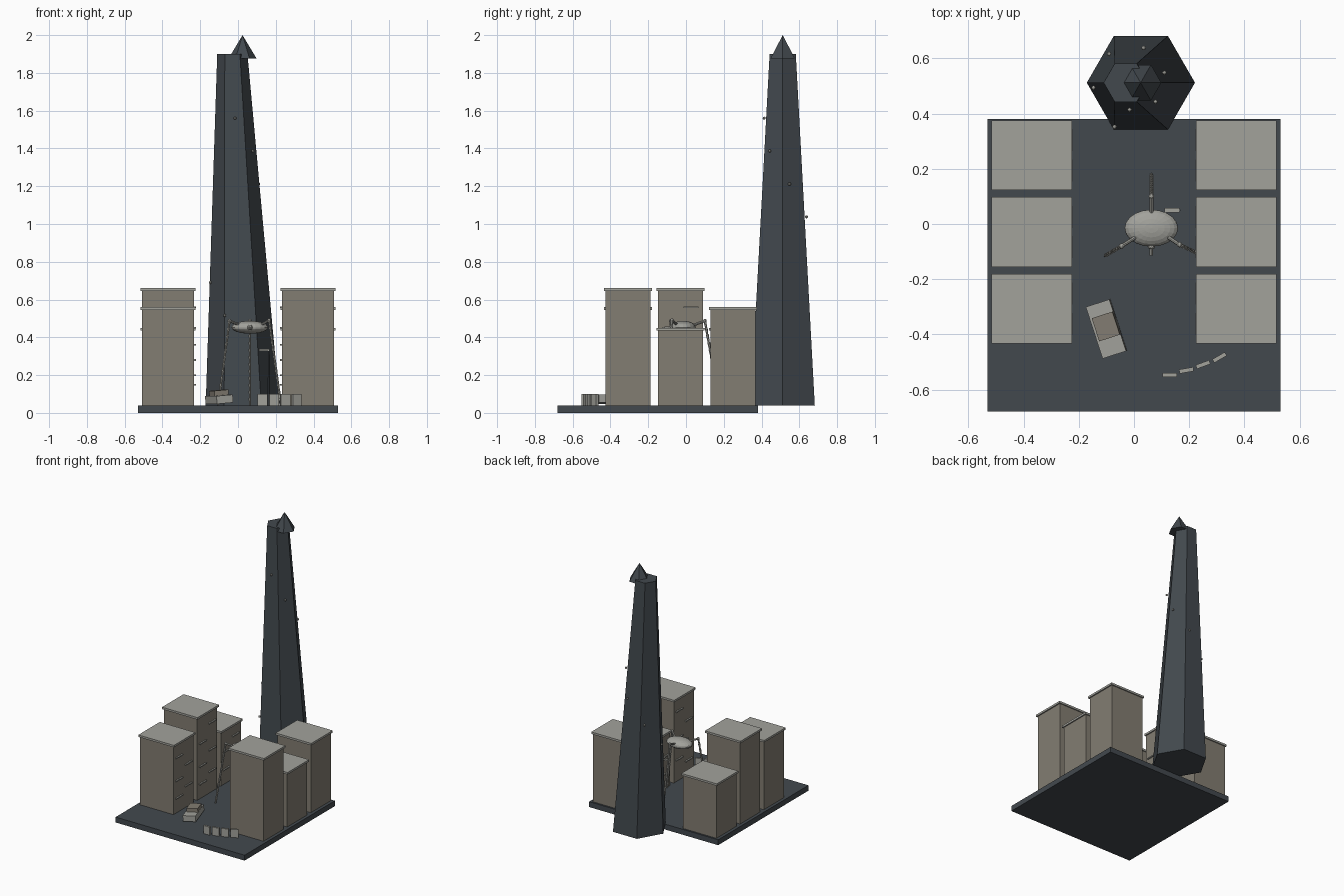
import bpy, bmesh, math
from mathutils import Vector, Matrix

if "Cube" in bpy.data.objects:
    bpy.data.objects.remove(bpy.data.objects["Cube"])


def material(name, rgb):
    m = bpy.data.materials.new(name)
    m.diffuse_color = (*rgb, 1)
    m.use_nodes = True
    m.node_tree.nodes["Principled BSDF"].inputs["Base Color"].default_value = m.diffuse_color
    return m


DARK = material("dark slate", (0.055, 0.066, 0.076))
WALL = material("warm grey stone", (0.225, 0.205, 0.168))
PALE = material("pale grey", (0.36, 0.36, 0.33))


def finish(name, bm, mat, smooth=False):
    bmesh.ops.recalc_face_normals(bm, faces=bm.faces)
    me = bpy.data.meshes.new(name)
    bm.to_mesh(me)
    bm.free()
    me.materials.append(mat)
    ob = bpy.data.objects.new(name, me)
    bpy.context.collection.objects.link(ob)
    for p in me.polygons:
        p.use_smooth = smooth
    return ob


def box(name, centre, size, mat, rot=Matrix()):
    bm = bmesh.new()
    m = Matrix.Translation(centre) @ rot @ Matrix.Diagonal((*size, 1))
    bmesh.ops.create_cube(bm, size=1, matrix=m)
    return finish(name, bm, mat)


def ball(name, centre, radii, mat, u=8, v=6, smooth=False):
    bm = bmesh.new()
    m = Matrix.Translation(centre) @ Matrix.Diagonal((*radii, 1))
    bmesh.ops.create_uvsphere(bm, u_segments=u, v_segments=v, radius=1, matrix=m)
    return finish(name, bm, mat, smooth)


def rod(name, a, b, r1, r2, mat, sides=8):
    a, b = Vector(a), Vector(b)
    d = b - a
    bm = bmesh.new()
    m = Matrix.Translation((a + b) / 2) @ d.to_track_quat('Z', 'Y').to_matrix().to_4x4()
    bmesh.ops.create_cone(bm, cap_ends=True, segments=sides, radius1=r1,
                          radius2=r2, depth=d.length, matrix=m)
    return finish(name, bm, mat)


def hexagon_tower(name, low, r_low, high, r_high, mat):
    bm = bmesh.new()
    rings = []
    for c, r in ((low, r_low), (high, r_high)):
        rings.append([bm.verts.new((c[0] + r * math.cos(i * math.pi / 3),
                                    c[1] + r * math.sin(i * math.pi / 3), c[2]))
                      for i in range(6)])
    lo, hi = rings
    bm.faces.new(lo)
    bm.faces.new(hi)
    for i in range(6):
        j = (i + 1) % 6
        bm.faces.new((lo[i], lo[j], hi[j], hi[i]))
    bmesh.ops.remove_doubles(bm, verts=bm.verts, dist=1e-5)
    return finish(name, bm, mat)


# Ground slab
box("street_slab", (0, -0.15, 0.02), (1.06, 1.06, 0.04), DARK)

# Two rows of buildings, front to back, with roof slabs and street-side sills
rows = {-1: (0.56, 0.66, 0.45), 1: (0.66, 0.45, 0.56)}
for side, heights in rows.items():
    for k, h in enumerate(heights):
        y = -0.307 + 0.278 * k
        x = side * 0.37
        box("building", (x, y, (0.04 + h - 0.015) / 2), (0.274, 0.236, h - 0.055), WALL)
        box("roof", (x, y, h - 0.0075), (0.292, 0.252, 0.015), PALE)
        for n, z in enumerate((0.15, 0.2, 0.28, 0.36, 0.45, 0.56)):
            if z < h - 0.06:
                dy = 0.055 if n % 2 else -0.055
                box("sill", (side * 0.2285, y + dy, z), (0.011, 0.08, 0.008), PALE)

# Leaning hexagonal tower with an off-centre spire
hexagon_tower("tower", (0.025, 0.512, 0.04), 0.196, (-0.03, 0.512, 1.9), 0.08, DARK)
hexagon_tower("spire", (0.024, 0.512, 1.875), 0.075, (0.024, 0.512, 2.0), 0, DARK)

# Small lamps winding up the tower
lamps = [(-0.016, 0.414), (0.078, 0.443), (0.11, 0.548), (0.035, 0.638),
         (-0.09, 0.616), (-0.147, 0.494), (-0.07, 0.352)]
for i, (x, y) in enumerate(lamps):
    ball("tower_lamp", (x, y, 1.56 - 0.174 * i), (0.008,) * 3, PALE)

# Walking machine: flattened hull, eye, three jointed legs
ball("hull", (0.063, -0.015, 0.453), (0.097, 0.067, 0.034), PALE, 20, 12)
rod("eye_barrel", (0.063, -0.07, 0.45), (0.063, -0.115, 0.45), 0.007, 0.006, PALE)
ball("eye", (0.063, -0.082, 0.452), (0.014, 0.01, 0.014), PALE)
legs = [((0.01, -0.045, 0.465), (-0.045, -0.08, 0.487), (-0.105, -0.115, 0.04)),
        ((0.12, -0.045, 0.465), (0.165, -0.075, 0.49), (0.228, -0.105, 0.04)),
        ((0.063, 0.04, 0.465), (0.063, 0.1, 0.487), (0.063, 0.18, 0.04))]
for hip, knee, foot in legs:
    rod("upper_leg", hip, knee, 0.007, 0.007, PALE)
    ball("knee", knee, (0.01,) * 3, PALE)
    k, f = Vector(knee), Vector(foot)
    # tapering links make the segmented shin
    for i in range(12):
        rod("shin_link", k.lerp(f, i / 12), k.lerp(f, (i + 1) / 12), 0.008, 0.005, PALE, 6)

# Street lamp
rod("lamp_post", (0.163, 0.05, 0.04), (0.163, 0.05, 0.335), 0.006, 0.005, DARK)
box("lamp_arm", (0.138, 0.05, 0.333), (0.055, 0.017, 0.01), PALE)

# Wrecked car, slightly rolled
turn = Matrix.Rotation(math.radians(18), 4, 'Z') @ Matrix.Rotation(math.radians(-5), 4, 'Y')
box("car_body", (-0.1, -0.38, 0.072), (0.09, 0.197, 0.042), PALE, turn)
box("car_cabin", (-0.101, -0.371, 0.105), (0.079, 0.088, 0.03), WALL, turn)

# Curved barricade
for i in range(4):
    t = math.radians(10 * i)
    box("barricade", (0.13 + 0.06 * i, -0.547 + 0.0145 * i + 0.0022 * i * i, 0.07),
        (0.052, 0.015, 0.06), PALE, Matrix.Rotation(t, 4, 'Z'))
